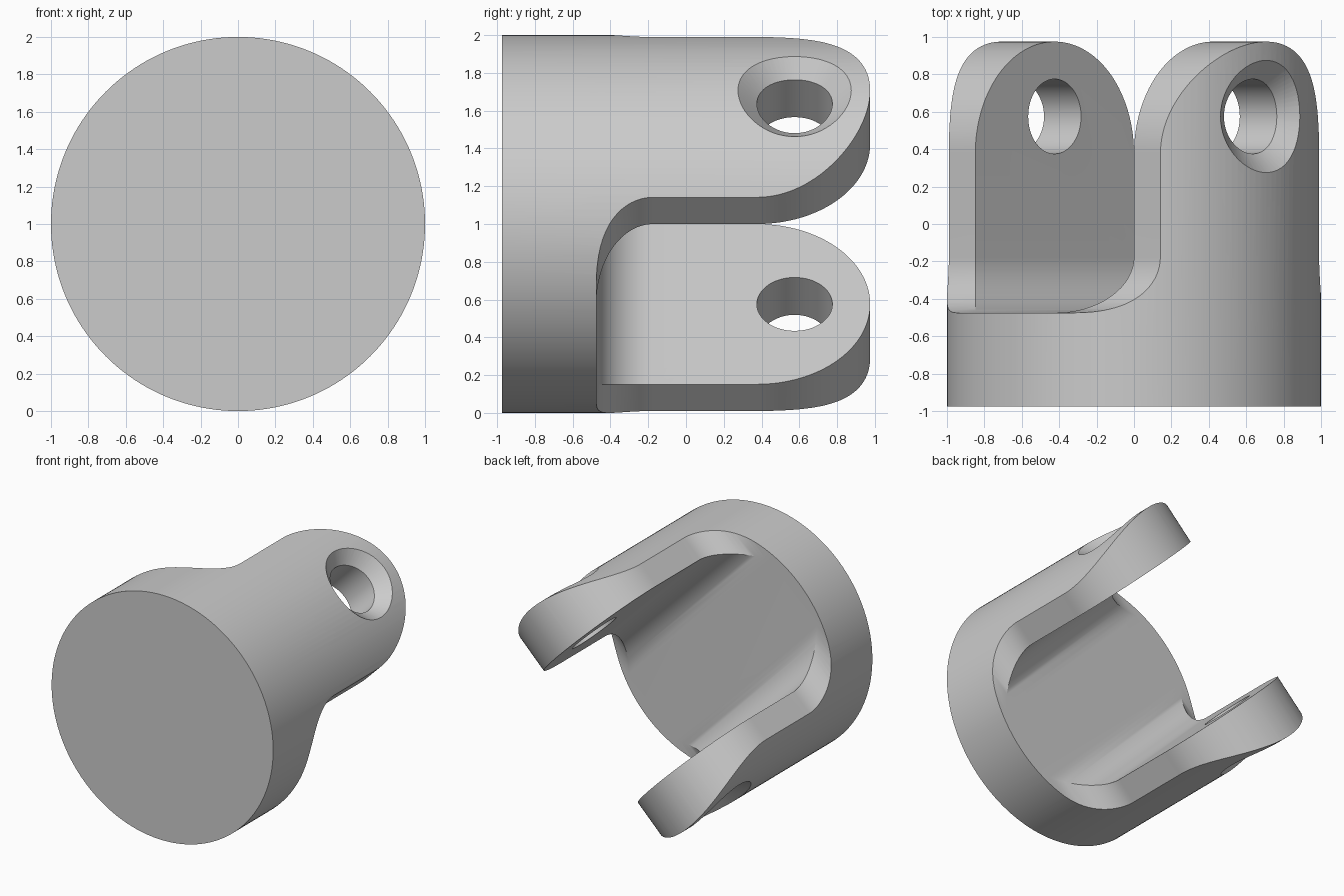
import bpy, bmesh
from math import sin, cos, pi, sqrt, radians

cube = bpy.data.objects.get("Cube")
if cube:
    bpy.data.objects.remove(cube, do_unlink=True)

# Main sizes: body radius, arm half width, pin-hole radius
R, W, HOLE = 1.0, 0.6, 0.2
FRONT, FLOOR, BACK = -0.975, -0.475, 0.975
FILLET = 0.3
PIN_Y = 0.575

grey = bpy.data.materials.new("plain grey")
grey.use_nodes = True
colour = (0.6, 0.6, 0.6, 1)
grey.diffuse_color = colour
grey.node_tree.nodes["Principled BSDF"].inputs["Base Color"].default_value = colour


def loft(name, rings):
    """Closed solid skinned through rings of equal point count."""
    bm = bmesh.new()
    loops = [[bm.verts.new(p) for p in ring] for ring in rings]
    n = len(loops[0])
    for a, b in zip(loops, loops[1:]):
        for i in range(n):
            j = (i + 1) % n
            bm.faces.new((a[i], a[j], b[j], b[i]))
    bm.faces.new(loops[0])
    bm.faces.new(loops[-1])
    bmesh.ops.recalc_face_normals(bm, faces=bm.faces)
    mesh = bpy.data.meshes.new(name)
    bm.to_mesh(mesh)
    bm.free()
    ob = bpy.data.objects.new(name, mesh)
    ob.data.materials.append(grey)
    bpy.context.collection.objects.link(ob)
    return ob


def arc(cx, cy, r, start, end, steps):
    angles = [radians(start + (end - start) * i / steps) for i in range(steps + 1)]
    return [(cx + r * cos(a), cy + r * sin(a)) for a in angles]


def mirrored(half):
    """Complete a right-hand half outline across the y axis."""
    return half + [(-x, y) for x, y in reversed(half) if x > 1e-6]


def combine(body, tool, operation):
    mod = body.modifiers.new(operation, "BOOLEAN")
    mod.operation, mod.solver, mod.object = operation, "EXACT", tool
    bpy.context.view_layer.objects.active = body
    bpy.ops.object.modifier_apply(modifier=mod.name)
    bpy.data.objects.remove(tool, do_unlink=True)


# Round body along y
circle = arc(0, 0, R, 0, 360, 160)[:-1]
body = loft("fork_end", [[(x, y, z) for x, z in circle] for y in (FRONT, 1.2)])

# Arm outline: wide base, filleted root, rounded tip
root = arc(W + FILLET, FLOOR + FILLET, FILLET, 270, 180, 16)
tip = arc(0, BACK - W, W, 0, 90, 32)
outline = mirrored([(1.2, -1.2), (1.2, FLOOR)] + root + tip)
arms = loft("arm_outline", [[(x, y, z) for x, y in outline] for z in (-1.2, 1.2)])
combine(body, arms, "INTERSECT")

# Slot between the arms with filleted floor
slot = mirrored([(W, 1.4)] + arc(W - FILLET, FLOOR + FILLET, FILLET, 0, -90, 16))
gap = loft("slot", [[(x, y, z) for z, y in slot] for x in (-1.3, 1.3)])
combine(body, gap, "DIFFERENCE")


def pin_ring(r, side, level, follow):
    """Circle round the pin axis, optionally following the curved skin."""
    return [(x, PIN_Y + y, side * (level + (sqrt(R * R - x * x) if follow else 0)))
            for x, y in arc(0, 0, r, 0, 360, 64)[:-1]]


# Pin holes with chamfered outer rims
for side in (1, -1):
    pin = loft("pin_hole", [pin_ring(HOLE, side, 0.4, False),
                            pin_ring(HOLE, side, -0.1, True),
                            pin_ring(0.3, side, 0, True),
                            pin_ring(0.3, side, 1.3, False)])
    combine(body, pin, "DIFFERENCE")

# Turn the arms to the diagonal and stand the part on the ground
body.rotation_euler = (0, pi / 4, 0)
body.location = (0, 0, R)
bpy.ops.object.select_all(action="DESELECT")
body.select_set(True)
bpy.context.view_layer.objects.active = body
bpy.ops.object.transform_apply(location=True, rotation=True, scale=True)
bpy.ops.object.shade_smooth_by_angle(angle=radians(25))
